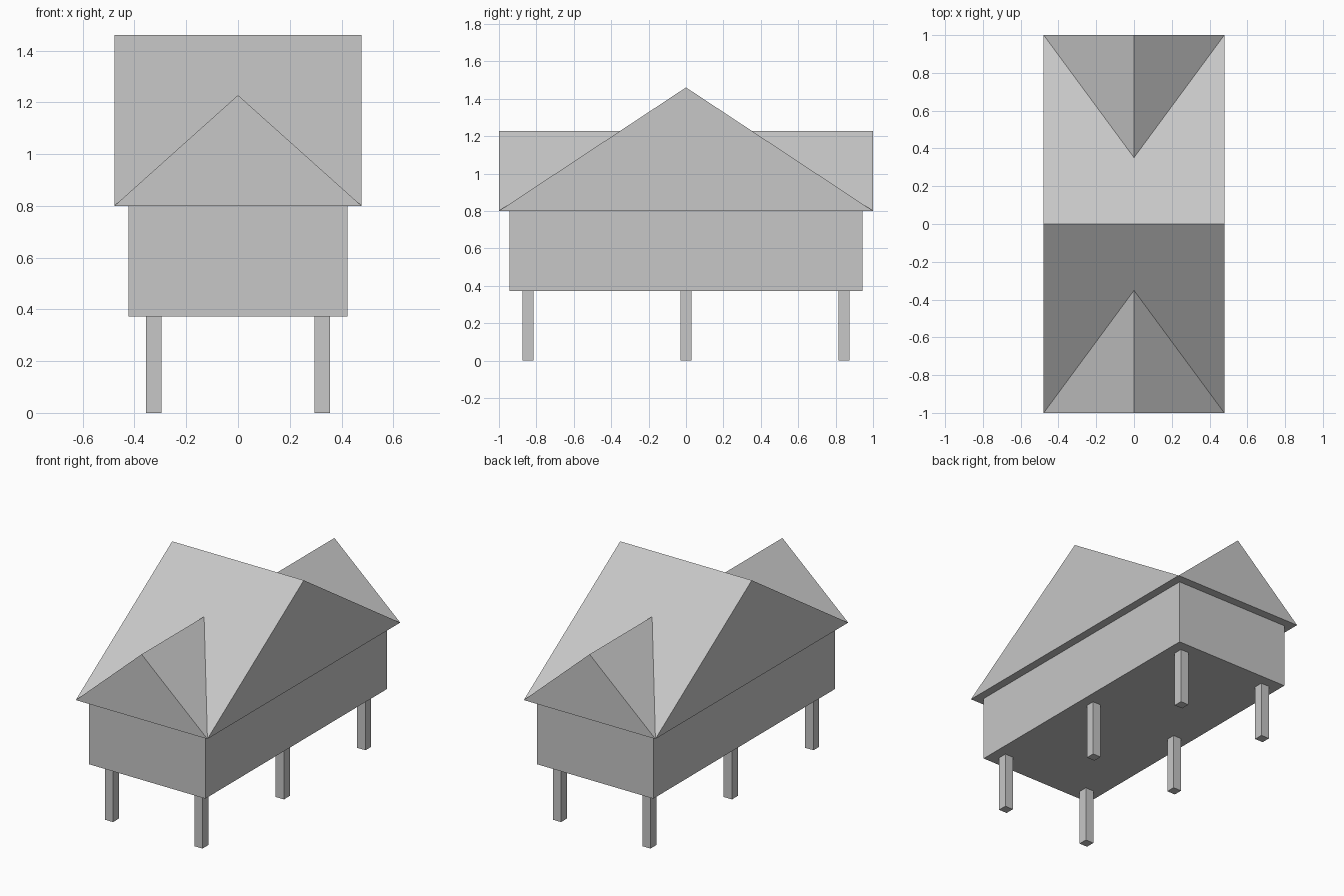
import bpy
import bmesh

if "Cube" in bpy.data.objects:
    bpy.data.objects.remove(bpy.data.objects["Cube"], do_unlink=True)

GREY = (0.57, 0.57, 0.57, 1)
grey = bpy.data.materials.new("plain_grey")
grey.use_nodes = True
grey.diffuse_color = GREY
grey.node_tree.nodes["Principled BSDF"].inputs["Base Color"].default_value = GREY


def add_object(name, bm):
    bmesh.ops.recalc_face_normals(bm, faces=bm.faces[:])
    mesh = bpy.data.meshes.new(name)
    bm.to_mesh(mesh)
    bm.free()
    mesh.materials.append(grey)
    obj = bpy.data.objects.new(name, mesh)
    bpy.context.collection.objects.link(obj)
    return obj


def add_box(name, center, size):
    bm = bmesh.new()
    bmesh.ops.create_cube(bm, size=1)
    bmesh.ops.scale(bm, vec=size, verts=bm.verts[:])
    bmesh.ops.translate(bm, vec=center, verts=bm.verts[:])
    return add_object(name, bm)


FLOOR, EAVES = 0.372, 0.8

# Raised store room
add_box("room", (0, 0, (FLOOR + EAVES) / 2), (0.846, 1.886, EAVES - FLOOR))

# Two rows of three posts
for side, x in (("right", -0.325), ("left", 0.325)):
    for place, y in (("front", -0.845), ("middle", 0), ("back", 0.845)):
        add_box(f"{place}_{side}_post", (x, y, FLOOR / 2), (0.06, 0.06, FLOOR))

# Crossed gable roof, with valleys running from the corners
HALF_X, HALF_Y, RIDGE, CROSS = 0.478, 1.0, 1.46, 1.228
valley_y = HALF_Y * (RIDGE - CROSS) / (RIDGE - EAVES)
bm = bmesh.new()
main = {s: bm.verts.new((s * HALF_X, 0, RIDGE)) for s in (-1, 1)}
corner = {(sx, sy): bm.verts.new((sx * HALF_X, sy * HALF_Y, EAVES))
          for sx in (-1, 1) for sy in (-1, 1)}
for sy in (-1, 1):
    peak = bm.verts.new((0, sy * HALF_Y, CROSS))
    valley = bm.verts.new((0, sy * valley_y, CROSS))
    bm.faces.new((corner[-1, sy], corner[1, sy], peak))
    for sx in (-1, 1):
        bm.faces.new((corner[sx, sy], peak, valley))
        bm.faces.new((corner[sx, sy], valley, main[sx]))
    bm.faces.new((main[-1], main[1], valley))
for sx in (-1, 1):
    bm.faces.new((corner[sx, -1], corner[sx, 1], main[sx]))
bm.faces.new((corner[-1, -1], corner[1, -1], corner[1, 1], corner[-1, 1]))
add_object("roof", bm)
